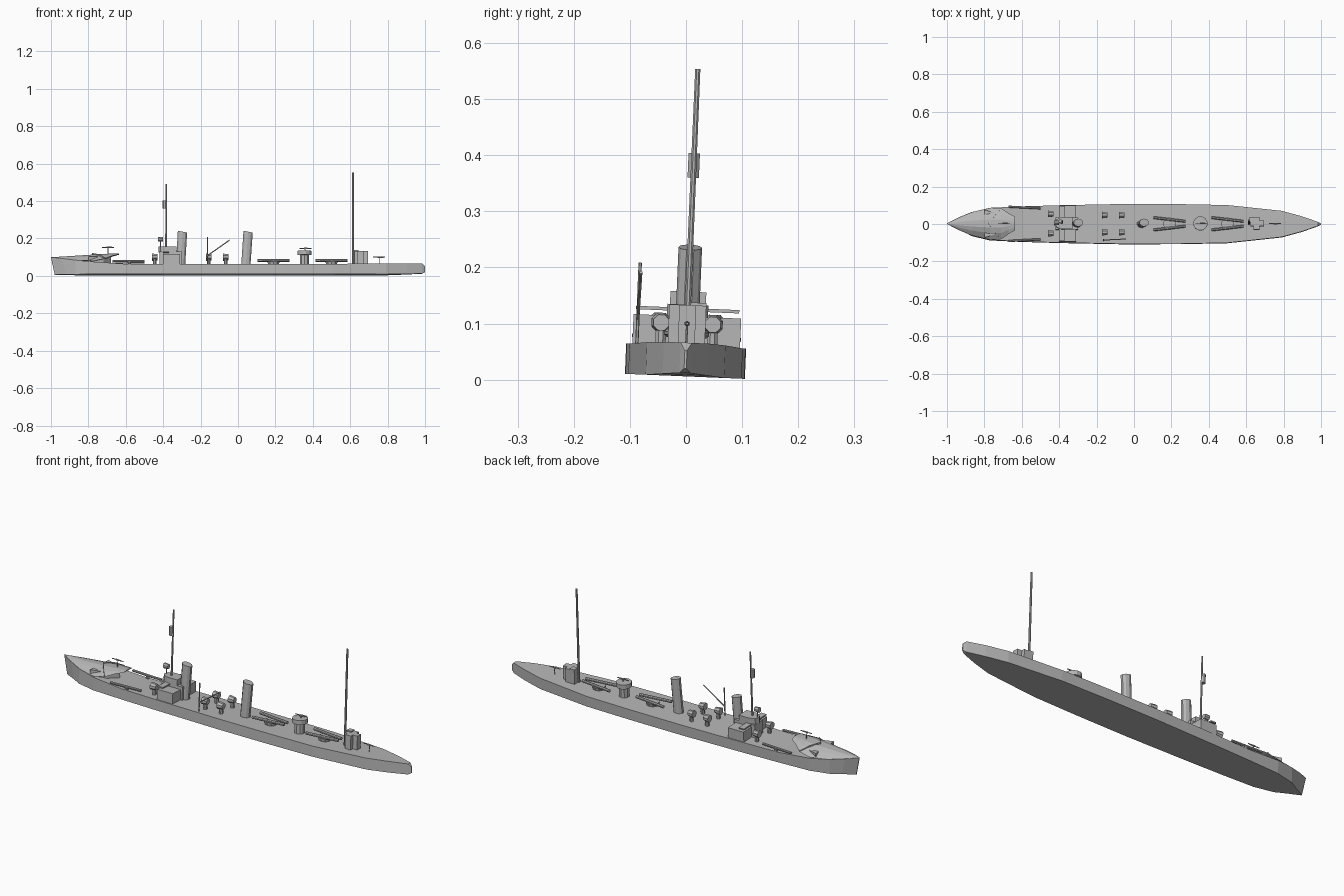
import bpy, bmesh, math
from mathutils import Vector, Matrix

cube = bpy.data.objects.get("Cube")
if cube:
    bpy.data.objects.remove(cube)

grey = bpy.data.materials.new("naval_grey")
grey.use_nodes = True
grey.diffuse_color = (0.47, 0.47, 0.47, 1)
bsdf = next(n for n in grey.node_tree.nodes if n.type == 'BSDF_PRINCIPLED')
bsdf.inputs["Base Color"].default_value = (0.47, 0.47, 0.47, 1)
bsdf.inputs["Roughness"].default_value = 0.8

# The whole ship leans slightly to one side
LEAN = (Matrix.Translation((0, -0.002, 0.006)) @ Matrix.Rotation(-0.042, 4, 'X')
        @ Matrix.Translation((0, 0, -0.006)))
DECK = 0.06


def finish(name, bm):
    bmesh.ops.recalc_face_normals(bm, faces=bm.faces)
    bm.transform(LEAN)
    mesh = bpy.data.meshes.new(name)
    bm.to_mesh(mesh)
    bm.free()
    mesh.materials.append(grey)
    obj = bpy.data.objects.new(name, mesh)
    bpy.context.collection.objects.link(obj)
    return obj


def loft(name, sections):
    """Join closed rings of equal length and cap both ends."""
    bm = bmesh.new()
    rings = [[bm.verts.new(p) for p in ring] for ring in sections]
    for a, b in zip(rings, rings[1:]):
        for i in range(len(a)):
            j = (i + 1) % len(a)
            bm.faces.new((a[i], a[j], b[j], b[i]))
    bm.faces.new(rings[0])
    bm.faces.new(rings[-1])
    return finish(name, bm)


def prism(name, outline, z0, z1):
    return loft(name, [[(x, y, z) for x, y in outline] for z in (z0, z1)])


def box(name, x0, x1, y0, y1, z0, z1):
    return prism(name, [(x0, y0), (x1, y0), (x1, y1), (x0, y1)], z0, z1)


def tube(name, p, q, r, r2=None, sides=8):
    p, q = Vector(p), Vector(q)
    turn = (q - p).to_track_quat('Z', 'Y')
    rings = []
    for c, rad in ((p, r), (q, r if r2 is None else r2)):
        angles = [math.tau * (i + 0.5) / sides for i in range(sides)]
        rings.append([c + turn @ Vector((rad * math.cos(a), rad * math.sin(a), 0))
                      for a in angles])
    return loft(name, rings)


# Hull: x, half width, deck height, keel height
hull = [(-1, 0.002, 0.1, 0.006), (-0.94, 0.033, 0.092, 0.006),
        (-0.87, 0.062, 0.082, 0.006), (-0.77, 0.086, 0.072, 0.006),
        (-0.6, 0.094, DECK, 0.006), (-0.4, 0.1, DECK, 0.006),
        (-0.05, 0.107, DECK, 0.006), (0.25, 0.106, DECK, 0.006),
        (0.5, 0.101, DECK, 0.006), (0.79, 0.07, 0.064, 0.006),
        (0.9, 0.04, 0.066, 0.009), (0.985, 0.01, 0.066, 0.012),
        (1, 0.002, 0.052, 0.02)]
loft("hull", [[(x, -w, t), (x, w, t),
               (x + (0.02 if x < -0.9 else 0), w, b),
               (x + (0.02 if x < -0.9 else 0), -w, b)] for x, w, t, b in hull])

# Arched forecastle: x, half width, edge height, ridge height
bow = [(-1, 0.002, 0.098, 0.1), (-0.94, 0.033, 0.091, 0.104),
       (-0.87, 0.062, 0.081, 0.109), (-0.77, 0.085, 0.077, 0.116),
       (-0.71, 0.083, 0.09, 0.119), (-0.67, 0.055, 0.106, 0.12),
       (-0.635, 0.036, 0.115, 0.12)]
loft("forecastle", [[(x, w * t, e + (r - e) * (1 - t * t))
                     for t in (-1, -0.6, -0.25, 0.25, 0.6, 1)]
                    for x, w, e, r in bow])
prism("forecastle_bulkhead", [(-0.8, -0.075), (-0.72, -0.05), (-0.68, 0),
                              (-0.72, 0.05), (-0.8, 0.075)], DECK, 0.1)
for side in (-1, 1):
    loft("breakwater", [[(x, side * y, z), (x + 0.004, side * y, z),
                         (x + 0.004, side * y, z + 0.008), (x, side * y, z + 0.008)]
                        for x, y, z in ((-0.78, 0, 0.114), (-0.745, 0.045, 0.106),
                                        (-0.715, 0.08, 0.088))])


# Deck guns
def gun(x, z, foot):
    tube("gun_barrel", (x - 0.032, 0, z), (x + 0.032, 0, z), 0.0025, 0.0025, 6)
    tube("gun_breech", (x - 0.008, 0, z), (x + 0.022, 0, z), 0.005, 0.003, 6)
    tube("gun_post", (x, 0, foot), (x, 0, z), 0.002, sides=6)


gun(-0.695, 0.153, 0.117)
gun(0.755, 0.1, DECK)
gun(0.36, 0.147, 0.13)

# Bridge house with side wings and a rounded wheelhouse
box("bridge_house", -0.4, -0.31, -0.096, 0.096, DECK, 0.113)
box("bridge_centre", -0.42, -0.3, -0.032, 0.032, DECK, 0.128)
box("bridge_wings", -0.4, -0.37, -0.092, 0.092, 0.122, 0.128)
prism("wheelhouse", [(-0.33, -0.032), (-0.33, 0.032), (-0.39, 0.032),
                     (-0.415, 0.02), (-0.425, 0), (-0.415, -0.02),
                     (-0.39, -0.032)], 0.125, 0.157)
tube("searchlight", (-0.428, 0, 0.196), (-0.402, 0, 0.196), 0.014, 0.012)
tube("searchlight_post", (-0.415, 0, 0.155), (-0.415, 0, 0.19), 0.003, sides=6)

# Masts
tube("foremast", (-0.385, 0, 0.15), (-0.383, 0, 0.492), 0.005, 0.004)
tube("crows_nest", (-0.393, 0, 0.36), (-0.393, 0, 0.404), 0.011)
tube("aft_mast", (0.615, 0, DECK), (0.615, 0, 0.554), 0.006, 0.005)


# Raked oval funnels
def funnel(name, x, z0, z1, lean):
    ring = [math.tau * (i + 0.5) / 10 for i in range(10)]
    loft(name, [[(x + dx + 0.026 * math.cos(a), 0.021 * math.sin(a),
                  z + tilt * math.cos(a)) for a in ring]
                for dx, z, tilt in ((0, z0, 0), (lean, z1, -0.005))])


funnel("fore_funnel", -0.307, DECK, 0.236, 0.01)
funnel("aft_funnel", 0.042, DECK, 0.236, 0.012)

# Ventilator cowls on posts
for side in (-1, 1):
    for x, y in ((-0.155, 0.046), (-0.065, 0.046), (-0.445, 0.052)):
        tube("vent_cowl", (x - 0.016, side * y, 0.1), (x + 0.014, side * y, 0.1),
             0.019, 0.015)
        tube("vent_post", (x, side * y, DECK), (x, side * y, 0.1), 0.01)

# Boat crane
tube("crane_post", (-0.163, -0.088, DECK), (-0.163, -0.088, 0.205), 0.003, sides=6)
tube("crane_boom", (-0.163, -0.088, 0.105), (-0.045, -0.086, 0.188), 0.003, sides=6)

# Torpedo tubes: angled pairs amidships, singles beside the forecastle
for x in (0.19, 0.5):
    tube("torpedo_mount", (x, 0, DECK), (x, 0, 0.077), 0.03, 0.034, 10)
    for side in (-1, 1):
        tube("torpedo_tube", (x - 0.085, side * 0.033, 0.082),
             (x + 0.085, side * 0.013, 0.082), 0.0075)
for side in (-1, 1):
    tube("bow_torpedo_tube", (-0.67, side * 0.092, 0.075),
         (-0.5, side * 0.083, 0.075), 0.006)
    tube("bow_torpedo_mount", (-0.58, side * 0.087, DECK),
         (-0.58, side * 0.087, 0.073), 0.008)

# Round midships gun platform
tube("platform_base", (0.355, 0, DECK), (0.355, 0, 0.115), 0.026, sides=10)
tube("gun_platform", (0.355, 0, 0.112), (0.355, 0, 0.134), 0.038, sides=12)

# Aft deckhouse
box("aft_house", 0.622, 0.695, -0.015, 0.015, DECK, 0.133)
box("aft_house_wings", 0.638, 0.67, -0.033, 0.033, DECK, 0.133)
box("aft_house_locker", 0.618, 0.645, 0.005, 0.033, DECK, 0.138)
